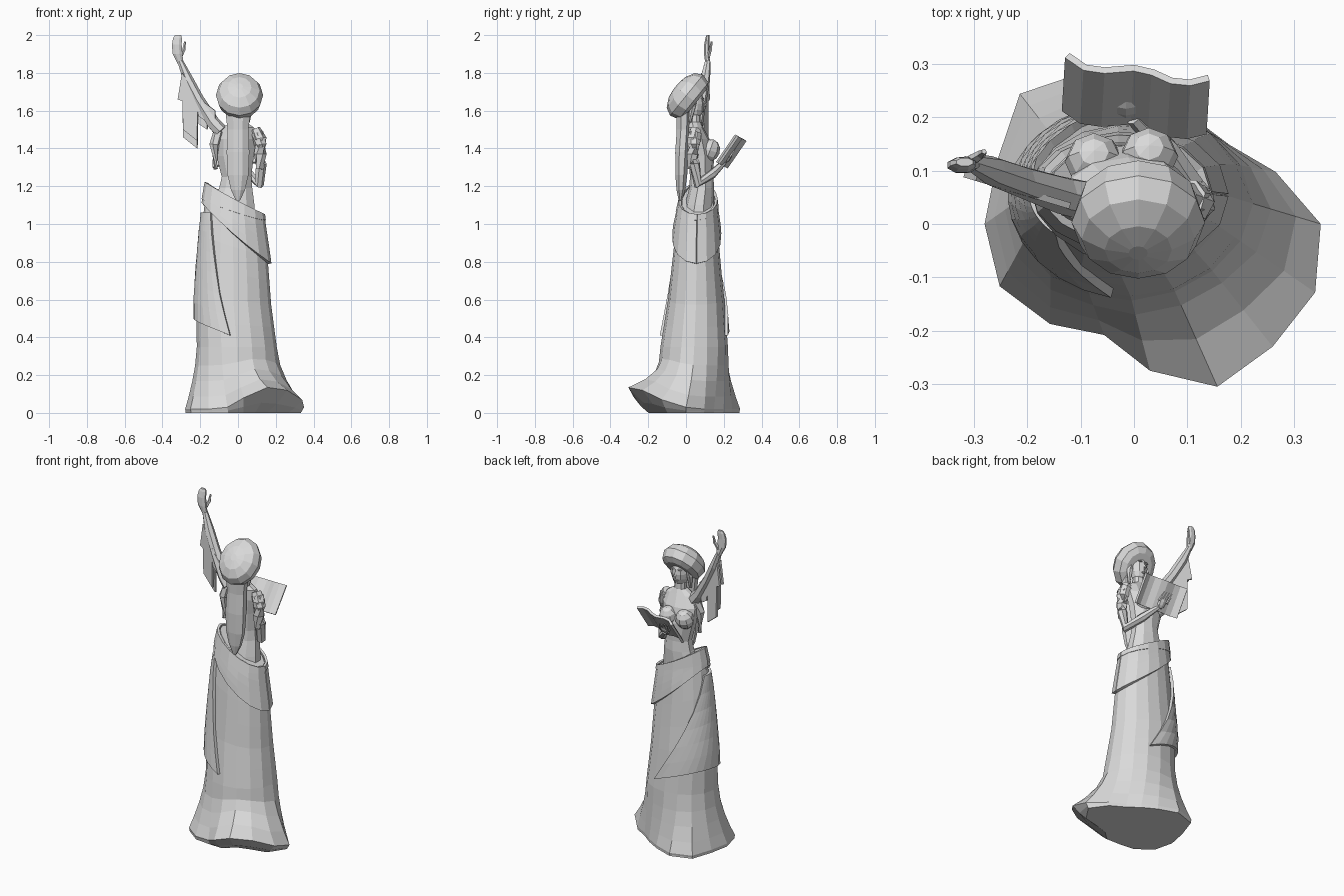
import bpy, bmesh
from math import sin, cos, pi, radians
from mathutils import Vector, Matrix

if "Cube" in bpy.data.objects:
    bpy.data.objects.remove(bpy.data.objects["Cube"], do_unlink=True)

STONE = bpy.data.materials.new("pale grey stone")
STONE.use_nodes = True
STONE.diffuse_color = (0.7, 0.7, 0.7, 1)
STONE.node_tree.nodes["Principled BSDF"].inputs["Base Color"].default_value = (0.7, 0.7, 0.7, 1)


def finish(name, bm, thickness=0.0, offset=-1):
    bmesh.ops.recalc_face_normals(bm, faces=bm.faces)
    mesh = bpy.data.meshes.new(name)
    bm.to_mesh(mesh)
    bm.free()
    mesh.materials.append(STONE)
    ob = bpy.data.objects.new(name, mesh)
    bpy.context.scene.collection.objects.link(ob)
    if thickness:
        mod = ob.modifiers.new("thickness", "SOLIDIFY")
        mod.thickness, mod.offset = thickness, offset
    return ob


def loft(name, rings, closed=True, thickness=0.0, offset=-1):
    """Skin a list of equally long point rows; closed rows get end caps."""
    bm = bmesh.new()
    rows = [[bm.verts.new(p) for p in ring] for ring in rings]
    n = len(rows[0])
    for a, b in zip(rows, rows[1:]):
        for i in range(n if closed else n - 1):
            j = (i + 1) % n
            bm.faces.new((a[i], a[j], b[j], b[i]))
    if closed:
        bm.faces.new(rows[0])
        bm.faces.new(rows[-1])
    return finish(name, bm, thickness, offset)


def stack(name, levels, sides=10):
    """Horizontal ellipses given as z, centre x, centre y, radius x, radius y."""
    turns = [2 * pi * (i + 0.5) / sides for i in range(sides)]
    return loft(name, [[(cx + rx * cos(a), cy + ry * sin(a), z) for a in turns]
                       for z, cx, cy, rx, ry in levels])


def tube(name, path, radii, sides=7):
    pts = [Vector(p) for p in path]
    rings = []
    for i, (p, r) in enumerate(zip(pts, radii)):
        d = pts[min(i + 1, len(pts) - 1)] - pts[max(i - 1, 0)]
        q = d.to_track_quat("Z", "Y")
        rings.append([p + q @ Vector((r * cos(2 * pi * k / sides), r * sin(2 * pi * k / sides), 0))
                      for k in range(sides)])
    return loft(name, rings)


def ball(name, loc, size, tilt=0.0, u=10, v=7):
    bm = bmesh.new()
    m = Matrix.Translation(loc) @ Matrix.Rotation(tilt, 4, "X") @ Matrix.Diagonal((*size, 1))
    bmesh.ops.create_uvsphere(bm, u_segments=u, v_segments=v, radius=1, matrix=m)
    return finish(name, bm)


def lerp(a, b, t):
    return a + (b - a) * t


# Skirt shape: z, left, right, back and front limits, then hem radius and lift by direction
LIMITS = [(0.35, -0.218, 0.205, -0.135, 0.222), (0.6, -0.222, 0.172, -0.095, 0.203),
          (0.8, -0.208, 0.16, -0.073, 0.182), (1.0, -0.19, 0.13, -0.05, 0.166),
          (1.12, -0.175, 0.115, -0.022, 0.148), (1.25, -0.152, 0.1, 0.005, 0.14)]
HEM = [0.32, 0.255, 0.21, 0.215, 0.245, 0.31, 0.345, 0.31,
       0.31, 0.305, 0.265, 0.225, 0.275, 0.33, 0.325, 0.335]
LIFT = {11: 0.03, 12: 0.08, 13: 0.135, 14: 0.12, 15: 0.07, 0: 0.03}
COLS = len(HEM)


def wrap_point(a, z, grow=0.0):
    """Point on the upper skirt surface at an angle and height."""
    z0 = min(max(z, LIMITS[0][0]), LIMITS[-1][0])
    for lo, hi in zip(LIMITS, LIMITS[1:]):
        if z0 <= hi[0]:
            break
    t = (z0 - lo[0]) / (hi[0] - lo[0])
    x0, x1, y0, y1 = (lerp(p, q, t) for p, q in zip(lo[1:], hi[1:]))
    return Vector(((x0 + x1) / 2 + ((x1 - x0) / 2 + grow) * cos(a),
                   (y0 + y1) / 2 + ((y1 - y0) / 2 + grow) * sin(a), z))


def waist(a):
    return 1.13 - 0.085 * cos(a)


angles = [2 * pi * i / COLS for i in range(COLS)]
hem = [Vector((0.03 + r * cos(a), r * sin(a), LIFT.get(i, 0.02)))
       for i, (a, r) in enumerate(zip(angles, HEM))]
# The underside tucks in where the train lifts off the ground
rings = []
for reach, drop in ((4.5, 0.0), (2.2, 0.4)):
    ring = []
    for p in hem:
        s = 0.99 - reach * (p.z - 0.02)
        ring.append(Vector((0.03 + (p.x - 0.03) * s, p.y * s, p.z * drop)))
    rings.append(ring)
for t in (0, 0.2, 0.45, 0.7):
    ring = []
    for a, h in zip(angles, hem):
        p = wrap_point(a, 0.35).lerp(h, (1 - t) ** (1.6 + 12 * (h.z - 0.02)))
        p.z = lerp(h.z, 0.35, t)
        ring.append(p)
    rings.append(ring)
for t in (0, 0.15, 0.32, 0.5, 0.68, 0.85, 1):
    rings.append([wrap_point(a, lerp(0.35, waist(a), t)) for a in angles])
loft("skirt", rings)


# Layers of cloth wrapped over the skirt
def layer(name, where, grow, cols, rows, thickness=0.018):
    grid = []
    for j in range(rows + 1):
        row = []
        for i in range(cols + 1):
            a, z = where(i / cols, j / rows)
            row.append(wrap_point(radians(a), z, grow))
        grid.append(row)
    return loft(name, grid, closed=False, thickness=thickness, offset=0)


def long_wrap(u, v):
    z = lerp(0.41 + 0.09 * sin(pi * u), 1.06, v)
    return lerp(lerp(70, 165, v), lerp(262, 225, v), u), z


def hip_wrap(u, v):
    a = 360 * u
    c = cos(radians(a))
    return a, lerp(0.95 - 0.16 * c, waist(radians(a)) - 0.02, v)


def waist_roll(u, v):
    a = 360 * u
    top = waist(radians(a)) + 0.006
    return a, lerp(top - 0.06 - 0.03 * cos(radians(a - 200)), top, v)


layer("long_wrap", long_wrap, 0.006, 14, 6)
layer("hip_wrap", hip_wrap, 0.008, 16, 4)
layer("waist_roll", waist_roll, 0.013, 16, 1, 0.014)

# Torso, neck and bust
stack("torso", [(1.0, -0.03, 0.06, 0.13, 0.09), (1.1, -0.025, 0.07, 0.118, 0.076),
                (1.19, -0.012, 0.083, 0.092, 0.066),
                (1.25, -0.008, 0.083, 0.082, 0.062), (1.36, -0.015, 0.08, 0.104, 0.068),
                (1.45, -0.01, 0.065, 0.115, 0.06), (1.51, 0, 0.05, 0.09, 0.042),
                (1.54, 0.005, 0.045, 0.037, 0.033), (1.62, 0.005, 0.045, 0.03, 0.03)])
for side, x, y in (("right", 0.028, 0.127), ("left", -0.075, 0.117)):
    ball(side + "_bust", (x, y, 1.39), (0.055, 0.053, 0.06), radians(-20), 8, 6)

# Head and face
ball("head", (0.005, 0.045, 1.635), (0.05, 0.052, 0.08), 0, 10, 8)
tube("nose", [(0.005, 0.09, 1.655), (0.005, 0.105, 1.625), (0.005, 0.09, 1.618)],
     [0.004, 0.008, 0.004], 4)
ball("lips", (0.005, 0.088, 1.598), (0.014, 0.009, 0.006), 0, 6, 4)
for s in (-1, 1):
    ball("brow", (0.005 + s * 0.022, 0.086, 1.665), (0.015, 0.01, 0.005), 0, 6, 4)
    x = 0.005 + s * 0.05
    tube("side_hair", [(x, 0.045, 1.69), (x + s * 0.006, 0.035, 1.62), (x, 0.02, 1.54)],
         [0.02, 0.018, 0.008], 6)

# Large tilted cap with a flat underside, and the hair falling down the back
CAP = [(-0.064, 0.09), (-0.048, 0.125), (0, 0.139), (0.04, 0.118), (0.066, 0.07), (0.074, 0.02)]
cap_tilt = Matrix.Translation((0.008, 0.003, 1.682)) @ Matrix.Rotation(radians(51), 4, "X")
loft("cap", [[cap_tilt @ Vector((0.9 * r * cos(a), r * sin(a), h))
              for a in (2 * pi * i / 12 for i in range(12))] for h, r in CAP])
stack("back_hair", [(1.62, 0, -0.01, 0.075, 0.045), (1.5, 0, -0.012, 0.06, 0.04),
                    (1.38, 0, -0.02, 0.065, 0.04), (1.26, 0, -0.025, 0.06, 0.034),
                    (1.18, 0, -0.027, 0.04, 0.025), (1.125, 0, -0.03, 0.012, 0.01)], 8)

# Raised arm and open hand
tube("raised_arm", [(-0.09, 0.045, 1.49), (-0.135, 0.055, 1.54), (-0.21, 0.08, 1.66),
                    (-0.265, 0.1, 1.765), (-0.305, 0.115, 1.86)],
     [0.038, 0.036, 0.03, 0.028, 0.016])
stack("raised_hand", [(1.845, -0.303, 0.115, 0.016, 0.013), (1.9, -0.32, 0.11, 0.028, 0.016),
                      (1.95, -0.324, 0.11, 0.028, 0.015), (1.985, -0.32, 0.114, 0.025, 0.012),
                      (2.0, -0.317, 0.116, 0.017, 0.008)], 8)
tube("raised_thumb", [(-0.305, 0.118, 1.885), (-0.286, 0.13, 1.925), (-0.281, 0.136, 1.965)],
     [0.011, 0.009, 0.005], 5)

# Torn sleeve hanging from the raised arm
SLEEVE = [(-0.295, 1.8), (-0.318, 1.66), (-0.292, 1.65), (-0.29, 1.46), (-0.215, 1.4),
          (-0.213, 1.6), (-0.207, 1.53), (-0.162, 1.5), (-0.16, 1.58), (-0.12, 1.5),
          (-0.12, 1.56), (-0.2, 1.66)]
for k, name in enumerate(("sleeve_front", "sleeve_back")):
    bm = bmesh.new()
    verts = []
    for x, z in SLEEVE:
        drop = 0.04 * k if z < 1.6 else 0
        verts.append(bm.verts.new((x, 0.062 - (x + 0.12) * 0.3 - 0.028 * k, z + drop)))
    bm.faces.new(verts)
    finish(name, bm, 0.012, 0)

# Bent arm with its sleeve, and the hand below the book
tube("bent_arm", [(0.1, 0.05, 1.48), (0.12, 0.04, 1.42), (0.123, 0.045, 1.32),
                  (0.112, 0.062, 1.215), (0.06, 0.14, 1.265), (0, 0.2, 1.325)],
     [0.036, 0.034, 0.029, 0.028, 0.024, 0.016])
tube("bent_sleeve", [(0.09, 0.05, 1.5), (0.115, 0.04, 1.45), (0.118, 0.035, 1.37), (0.114, 0.03, 1.29)],
     [0.03, 0.037, 0.034, 0.02], 6)
tube("side_cloth", [(-0.1, 0.05, 1.49), (-0.125, 0.04, 1.42), (-0.118, 0.035, 1.29)],
     [0.03, 0.027, 0.012], 6)
ball("book_hand", (-0.015, 0.222, 1.35), (0.028, 0.016, 0.035), radians(-35), 8, 5)
for i in range(4):
    x = -0.045 + 0.018 * i
    tube("finger", [(x, 0.23, 1.355), (x - 0.008, 0.25, 1.385), (x - 0.012, 0.262, 1.405)],
         [0.008, 0.007, 0.004], 5)

# Open book with curved pages
PAGES = [(-0.125, 0.066), (-0.092, 0.04), (-0.055, 0.034), (0, 0.039),
         (0.035, 0.03), (0.07, 0.012), (0.105, 0.008), (0.14, 0.018)]
out, rise = Vector((0, 0.88, -0.48)), Vector((0.006, 0.1, 0.145))
top = [Vector((x, 0.258, 1.474)) + out * d for x, d in PAGES]
loft("book", [[p - rise for p in top], top], closed=False, thickness=0.014, offset=0)
